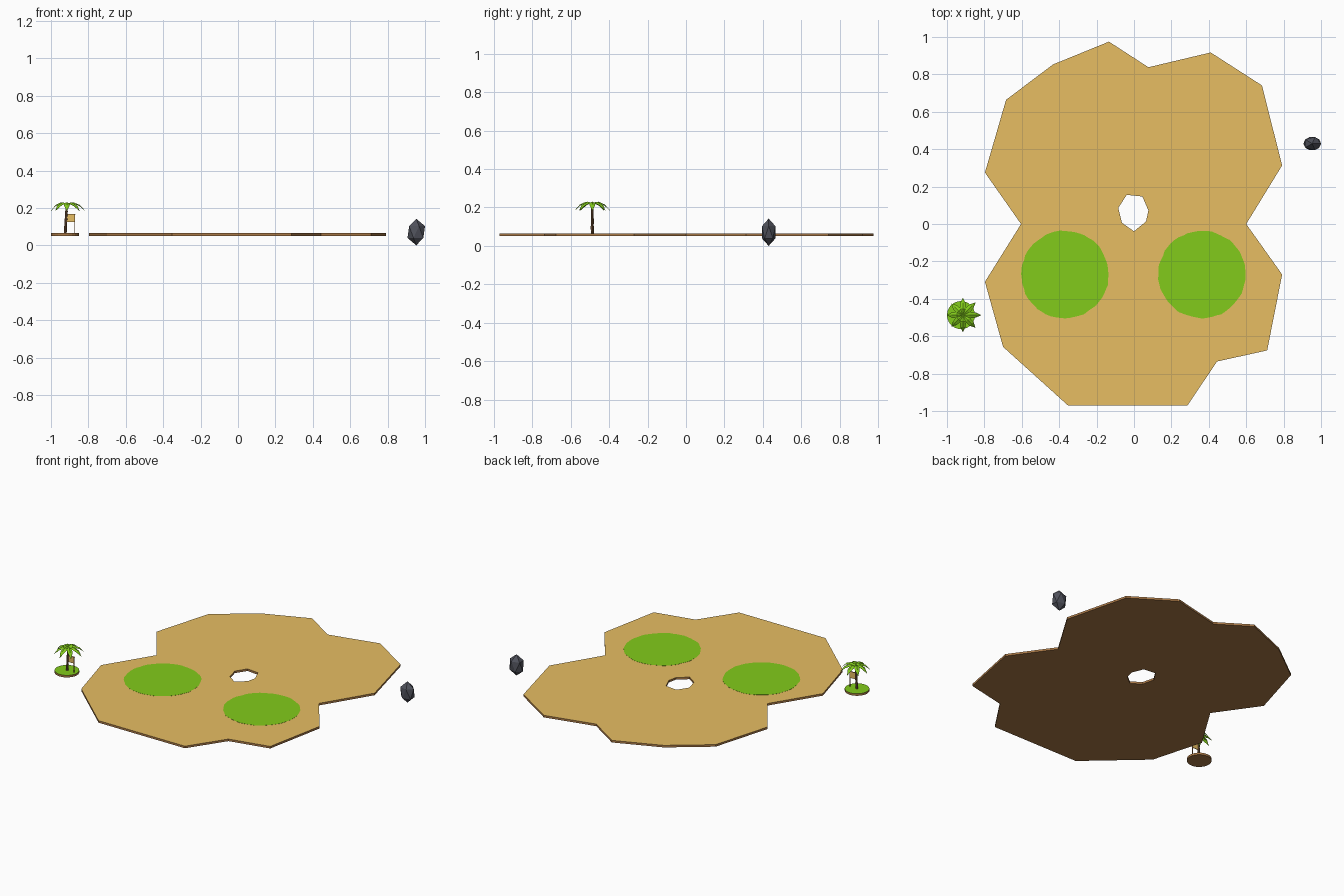
import bpy, bmesh, math, random
from mathutils import Vector, Matrix

if "Cube" in bpy.data.objects:
    bpy.data.objects.remove(bpy.data.objects["Cube"])

random.seed(4)


def mat(name, r, g, b):
    m = bpy.data.materials.new(name)
    m.diffuse_color = (r, g, b, 1)
    m.use_nodes = True
    m.node_tree.nodes["Principled BSDF"].inputs["Base Color"].default_value = m.diffuse_color
    return m


SAND = mat("sand", 0.81, 0.515, 0.125)
EARTH = mat("earth brown", 0.40, 0.19, 0.062)
GRASS = mat("grass green", 0.225, 0.60, 0.011)
BARK = mat("bark", 0.20, 0.10, 0.048)
STONE = mat("dark stone", 0.078, 0.082, 0.104)

Z0, Z1 = 0.051, 0.065      # underside and top of the land


def finish(bm, name, *mats):
    bmesh.ops.recalc_face_normals(bm, faces=bm.faces[:])
    me = bpy.data.meshes.new(name)
    bm.to_mesh(me)
    bm.free()
    for m in mats:
        me.materials.append(m)
    ob = bpy.data.objects.new(name, me)
    bpy.context.collection.objects.link(ob)
    return ob


def slab(name, loops, z0, z1, top, side):
    """Flat plate from an outline and optional hole loops."""
    bm = bmesh.new()
    caps = ([], [])
    for loop in loops:
        rings = [[bm.verts.new((x, y, z)) for x, y in loop] for z in (z0, z1)]
        n = len(loop)
        for k in range(2):
            caps[k].extend(bm.edges.new((rings[k][i], rings[k][(i + 1) % n])) for i in range(n))
        for i in range(n):
            j = (i + 1) % n
            bm.faces.new((rings[0][i], rings[0][j], rings[1][j], rings[1][i]))
    for edges in caps:
        bmesh.ops.triangle_fill(bm, edges=edges, use_beauty=True)
    bmesh.ops.recalc_face_normals(bm, faces=bm.faces[:])
    for f in bm.faces:
        f.material_index = 0 if f.normal.z > 0.5 else 1
    return finish(bm, name, top, side)


def circle(cx, cy, r, n, jitter=0.0):
    pts = []
    for i in range(n):
        a = 2 * math.pi * i / n
        q = r + random.uniform(-jitter, jitter)
        pts.append((cx + q * math.cos(a), cy + q * math.sin(a)))
    return pts


def box(name, centre, size, m):
    bm = bmesh.new()
    bmesh.ops.create_cube(bm, size=1, matrix=Matrix.Translation(centre) @ Matrix.Diagonal((*size, 1)))
    return finish(bm, name, m)


# Main island with its central opening
outline = [(-0.134, 0.975), (0.077, 0.838), (0.41, 0.917), (0.684, 0.741), (0.792, 0.313),
           (0.60, 0.0), (0.792, -0.27), (0.712, -0.676), (0.444, -0.735), (0.286, -0.97),
           (-0.353, -0.97), (-0.70, -0.657), (-0.797, -0.309), (-0.604, 0.0),
           (-0.797, 0.275), (-0.684, 0.664), (-0.433, 0.853)]
opening = [(-0.039, 0.156), (0.045, 0.147), (0.077, 0.072), (0.064, 0.013),
           (0.0, -0.039), (-0.064, 0.006), (-0.084, 0.086)]
slab("island", [outline, opening], Z0, Z1, SAND, EARTH)

# Two round grass patches with slightly ragged rims, almost flush
for side, x in (("left", -0.369), ("right", 0.364)):
    slab("grass_patch_" + side, [circle(x, -0.27, 0.234, 56, 0.003)], Z1 - 0.001, Z1 + 0.0008, GRASS, GRASS)

# Small round islet
PX, PY = -0.925, -0.487
slab("islet", [circle(PX, PY, 0.075, 24)], Z0, Z1, GRASS, EARTH)

# Palm trunk: leaning, tapered segments with a flared ring at each joint
bm = bmesh.new()
base, crown = Vector((-0.924, PY, Z1 - 0.002)), Vector((-0.915, PY, 0.222))
rings = []
steps = 4
for k in range(steps):
    for t, flare in ((k / steps, 0.9), ((k + 1) / steps, 1.1)):
        c = base.lerp(crown, t)
        r = (0.0085 - 0.0025 * t) * flare
        rings.append([bm.verts.new((x, y, c.z)) for x, y in circle(c.x, c.y, r, 8)])
for a, b in zip(rings, rings[1:]):
    for i in range(8):
        j = (i + 1) % 8
        bm.faces.new((a[i], a[j], b[j], b[i]))
bm.faces.new(rings[0])
bm.faces.new(rings[-1])
finish(bm, "palm_trunk", BARK)

# Drooping folded palm leaves: (distance, half width, height) along each leaf
bm = bmesh.new()
profile = [(0.0, 0.004, 0.222), (0.033, 0.017, 0.230), (0.064, 0.014, 0.216)]
LEAVES = 8
for i in range(LEAVES):
    a = 2 * math.pi * i / LEAVES
    out = Vector((math.cos(a), math.sin(a), 0))
    across = Vector((-out.y, out.x, 0))
    length = 1.0 + 0.07 * math.cos(a)
    rows = []
    for d, w, z in profile:
        mid = Vector((crown.x, crown.y, z)) + out * d * length
        rows.append([bm.verts.new(mid + across * s * w - Vector((0, 0, abs(s) * w * 0.4)))
                     for s in (-1, 0, 1)])
    tip = bm.verts.new(Vector((crown.x, crown.y, 0.184)) + out * 0.092 * length)
    for p, q in zip(rows, rows[1:]):
        for s in range(2):
            bm.faces.new((p[s], p[s + 1], q[s + 1], q[s]))
    for s in range(2):
        bm.faces.new((rows[-1][s], rows[-1][s + 1], tip))
leaves = finish(bm, "palm_leaves", GRASS)
thick = leaves.modifiers.new("thickness", 'SOLIDIFY')
thick.thickness = 0.001

# Little sign beside the trunk
box("sign_board", (-0.893, PY, 0.144), (0.044, 0.004, 0.040), SAND)
box("sign_rail", (-0.893, PY, 0.166), (0.048, 0.005, 0.004), EARTH)
box("sign_post", (-0.872, PY, 0.115), (0.003, 0.005, 0.104), EARTH)

# Faceted rock
bm = bmesh.new()
bmesh.ops.create_icosphere(bm, subdivisions=1, radius=1)
top = max(v.co.z for v in bm.verts)
wide = max(abs(v.co.x) for v in bm.verts)
deep = max(abs(v.co.y) for v in bm.verts)
for v in bm.verts:
    v.co = Vector((0.953 + v.co.x / wide * 0.047, 0.43 + v.co.y / deep * 0.035, 0.071 + v.co.z / top * 0.071))
finish(bm, "rock", STONE)
